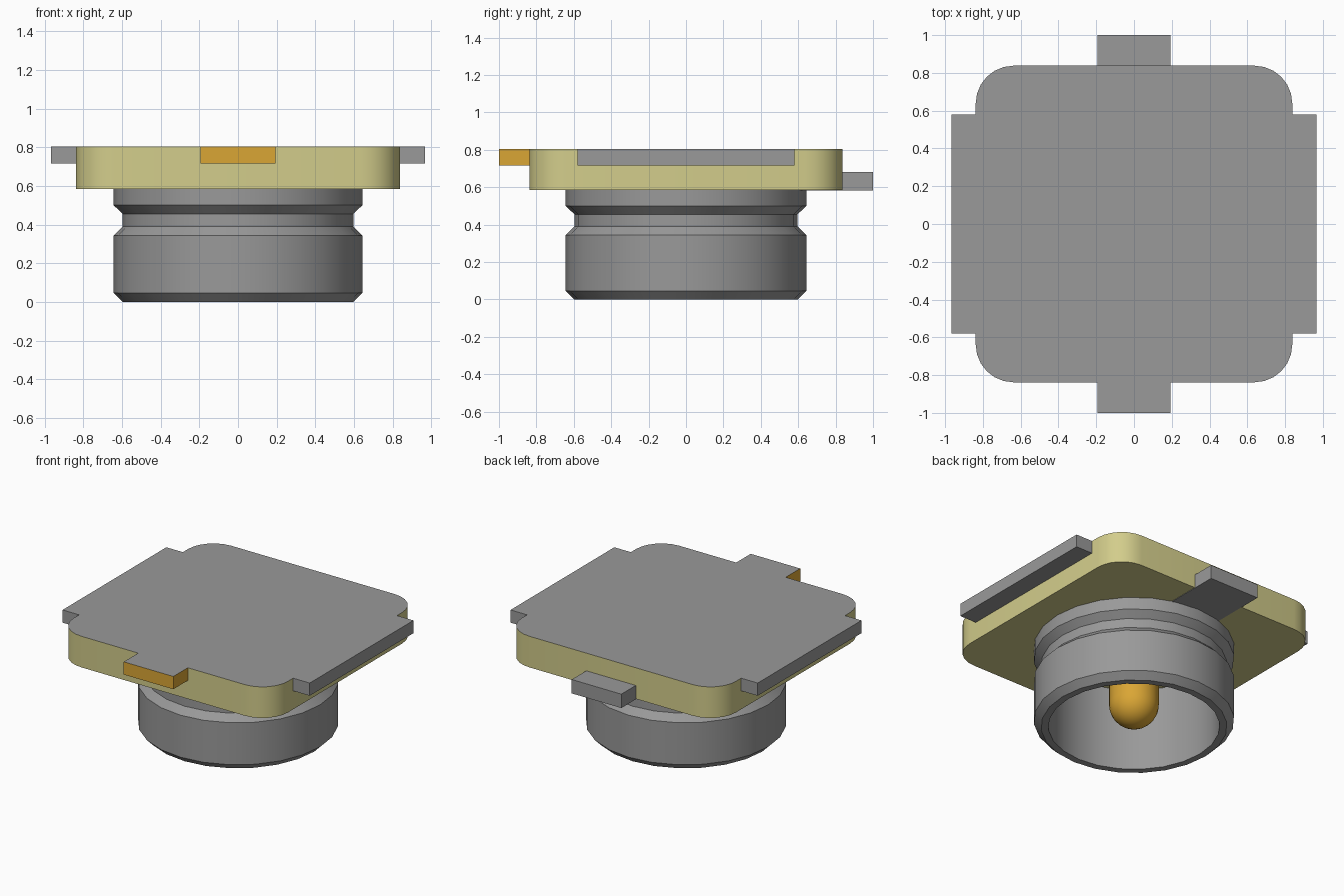
import bpy, bmesh, math
from math import sin, cos, pi

cube = bpy.data.objects.get("Cube")
if cube:
    bpy.data.objects.remove(cube, do_unlink=True)


def material(name, rgb):
    m = bpy.data.materials.new(name)
    m.use_nodes = True
    m.diffuse_color = (*rgb, 1)
    m.node_tree.nodes["Principled BSDF"].inputs["Base Color"].default_value = (*rgb, 1)
    return m


GREY = material("grey metal", (0.32, 0.32, 0.32))
GOLD = material("gold metal", (0.70, 0.38, 0.035))
CREAM = material("pale yellow plastic", (0.65, 0.61, 0.26))


def finish(name, bm, mats, smooth=False):
    """Turn a bmesh into an object; a second material goes on upward faces."""
    bmesh.ops.recalc_face_normals(bm, faces=bm.faces)
    if len(mats) > 1:
        for f in bm.faces:
            f.material_index = int(f.normal.z > 0.9)
    mesh = bpy.data.meshes.new(name)
    bm.to_mesh(mesh)
    bm.free()
    for m in mats:
        mesh.materials.append(m)
    ob = bpy.data.objects.new(name, mesh)
    bpy.context.collection.objects.link(ob)
    if smooth:
        bpy.ops.object.select_all(action="DESELECT")
        ob.select_set(True)
        bpy.context.view_layer.objects.active = ob
        bpy.ops.object.shade_smooth_by_angle(angle=math.radians(32))
    return ob


def prism(name, outline, z0, z1, mats, smooth=False):
    """Extrude a flat outline from z0 up to z1."""
    bm = bmesh.new()
    base = bm.faces.new([bm.verts.new((x, y, z0)) for x, y in outline])
    up = bmesh.ops.extrude_face_region(bm, geom=[base], use_keep_orig=True)
    for v in up["geom"]:
        if isinstance(v, bmesh.types.BMVert):
            v.co.z = z1
    return finish(name, bm, mats, smooth)


def block(name, x0, x1, y0, y1, z0, z1, mats):
    return prism(name, [(x0, y0), (x1, y0), (x1, y1), (x0, y1)], z0, z1, mats)


def lathe(name, profile, mats, steps=24, closed=False):
    """Spin a radius/height profile around the z axis."""
    bm = bmesh.new()
    verts = [bm.verts.new((r, 0, z)) for r, z in profile]
    pairs = list(zip(verts, verts[1:]))
    if closed:
        pairs.append((verts[-1], verts[0]))
    edges = [bm.edges.new(p) for p in pairs]
    bmesh.ops.spin(bm, geom=verts + edges, cent=(0, 0, 0), axis=(0, 0, 1),
                   angle=2 * pi, steps=steps)
    bmesh.ops.remove_doubles(bm, verts=bm.verts, dist=0.0005)
    return finish(name, bm, mats, True)


HALF, CORNER = 0.838, 0.2
TOP, LEDGE, UNDER = 0.805, 0.715, 0.585

# Rounded square base with a metal top face
outline = []
for quarter, (sx, sy) in enumerate([(1, 1), (-1, 1), (-1, -1), (1, -1)]):
    for i in range(7):
        a = (quarter + i / 6) * pi / 2
        outline.append((sx * (HALF - CORNER) + CORNER * cos(a),
                        sy * (HALF - CORNER) + CORNER * sin(a)))
prism("base_plate", outline, UNDER, TOP, [CREAM, GREY], True)

# Side ground tabs
for side, s in (("left", 1), ("right", -1)):
    x0, x1 = sorted((s * 0.832, s * 0.967))
    block(side + "_ground_tab", x0, x1, -0.58, 0.58, LEDGE, TOP, [GREY])

# Front signal tab and back ground strip
block("front_signal_tab", -0.194, 0.194, -1, -0.832, LEDGE, TOP, [GOLD, GREY])
block("back_ground_strip", -0.194, 0.194, 0.6, 1, UNDER - 0.003, 0.68, [GREY])

# Hollow shell with a snap groove
lathe("outer_shell",
      [(0.55, 0), (0.597, 0), (0.643, 0.046), (0.643, 0.343), (0.597, 0.389),
       (0.597, 0.455), (0.643, 0.5), (0.643, UNDER), (0.55, UNDER)],
      [GREY], closed=True)

# Centre pin with a domed tip
R = 0.16
dome = [(R * sin(i * pi / 16), R + 0.002 - R * cos(i * pi / 16)) for i in range(9)]
lathe("centre_pin", dome + [(R, UNDER), (0, UNDER)], [GOLD])
